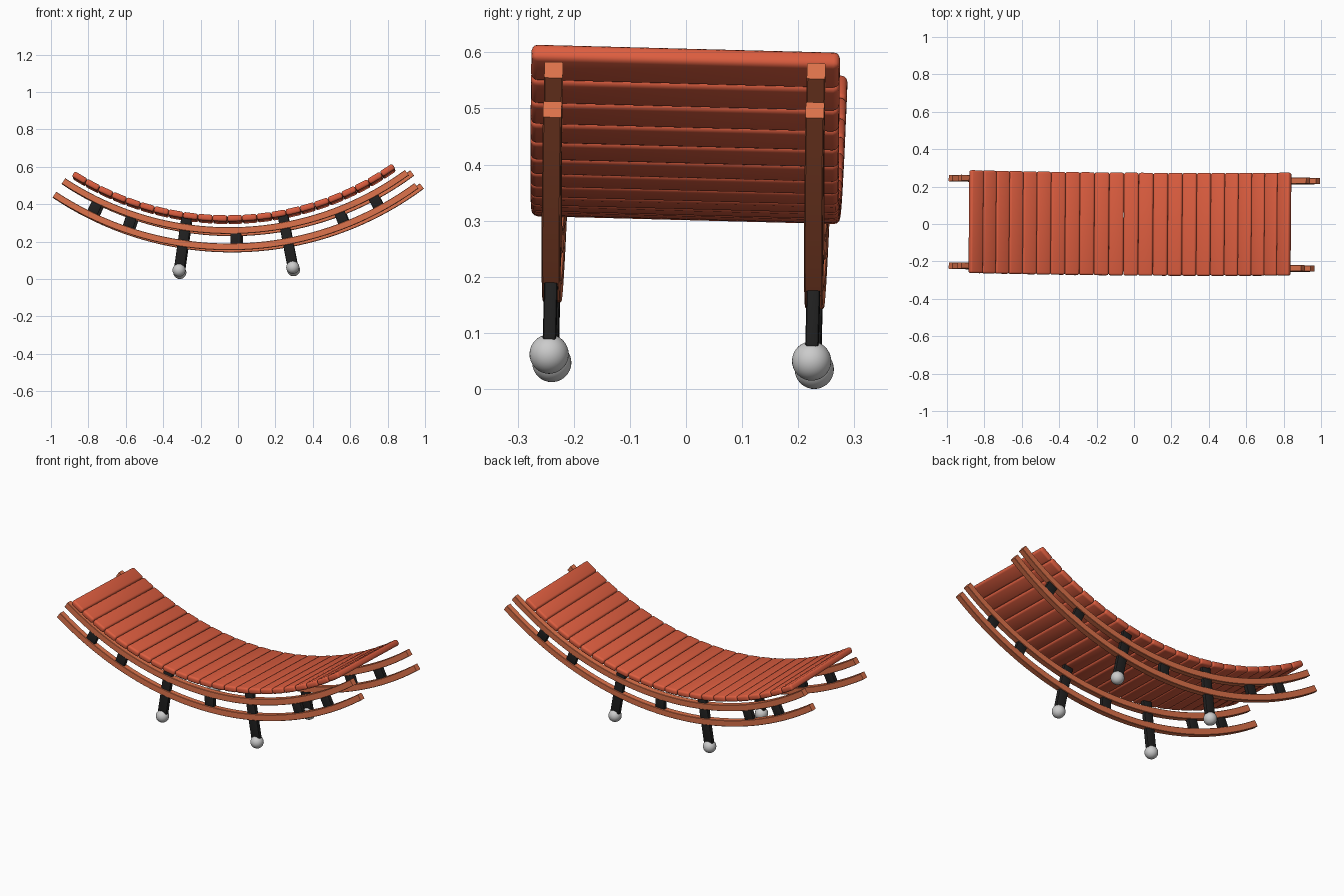
import bpy, bmesh
from math import sin, cos, radians
from mathutils import Matrix, Vector

if "Cube" in bpy.data.objects:
    bpy.data.objects.remove(bpy.data.objects["Cube"])

# All curved parts share one arc centre above the bench
CZ = 1.868
R_SEAT, R_UP, R_LOW, R_BALL = 1.548, 1.613, 1.70, 1.843
# Slight overall lean of the whole bench
LEAN = (Matrix.Translation((-0.008, -0.009, 0)) @ Matrix.Rotation(radians(-0.45), 4, 'Z')
        @ Matrix.Rotation(radians(-1.4), 4, 'Y') @ Matrix.Rotation(radians(-1.5), 4, 'X'))


def material(name, rgb):
    m = bpy.data.materials.new(name)
    m.diffuse_color = (*rgb, 1)
    m.use_nodes = True
    m.node_tree.nodes["Principled BSDF"].inputs["Base Color"].default_value = m.diffuse_color
    return m


ORANGE = material("orange_red", (0.72, 0.11, 0.05))
WOOD = material("orange_wood", (0.72, 0.17, 0.07))
BLACK = material("black", (0.015, 0.015, 0.015))


def radial(deg, r, y, dx=0):
    """Frame on the arc: local z points to the arc centre, local x along the arc."""
    a = radians(deg)
    return (Matrix.Translation((r * sin(a) + dx, y, CZ - r * cos(a)))
            @ Matrix.Rotation(-a, 4, 'Y'))


def finish(name, bm, mat=None, smooth=35):
    bmesh.ops.recalc_face_normals(bm, faces=bm.faces)
    bm.transform(LEAN)
    me = bpy.data.meshes.new(name)
    bm.to_mesh(me)
    bm.free()
    ob = bpy.data.objects.new(name, me)
    bpy.context.collection.objects.link(ob)
    if mat:
        me.materials.append(mat)
    bpy.ops.object.select_all(action='DESELECT')
    ob.select_set(True)
    bpy.context.view_layer.objects.active = ob
    bpy.ops.object.shade_smooth_by_angle(angle=radians(smooth))
    return ob


def box(name, frame, size, bevel, segs, mat):
    bm = bmesh.new()
    bmesh.ops.create_cube(bm, size=1, matrix=Matrix.Diagonal((*size, 1)))
    bmesh.ops.bevel(bm, geom=bm.edges[:], offset=bevel, segments=segs,
                    profile=0.5, affect='EDGES')
    bm.transform(frame)
    return finish(name, bm, mat)


def rail(name, r, y, half_deg, dx):
    bm = bmesh.new()
    w, h, n = 0.0165, 0.0175, 40
    c = 0.002
    section = [(-w, -h + c), (-w + c, -h), (w - c, -h), (w, -h + c),
               (w, h - c), (w - c, h), (-w + c, h), (-w, h - c)]
    rings = []
    for i in range(n + 1):
        f = radial(half_deg * (2 * i / n - 1), r, y, dx)
        rings.append([bm.verts.new(f @ Vector((0, a, b))) for a, b in section])
    for p, q in zip(rings, rings[1:]):
        for k in range(8):
            j = (k + 1) % 8
            bm.faces.new((p[k], p[j], q[j], q[k]))
    bm.faces.new(rings[0])
    bm.faces.new(rings[-1][::-1])
    return finish(name, bm, WOOD)


# Seat slats
N, HALF = 23, 32.4 + 1.2
step = 2 * HALF / N
for i in range(N):
    box(f"seat_slat_{i + 1}", radial(-HALF + (i + 0.5) * step, R_SEAT, 0),
        (radians(step) * R_SEAT - 0.0005, 0.55, 0.033), 0.011, 3, ORANGE)

# Side frames: rails, spacer blocks, legs and ball feet
for side, y, dx, half in (("front", -0.234, 0.008, 34.7), ("back", 0.234, 0.019, 35.3)):
    rail(f"{side}_upper_rail", R_UP, y, half, dx)
    rail(f"{side}_lower_rail", R_LOW, y, half, dx)
    for k, deg in enumerate((-27, -20, 0, 20, 27)):
        box(f"{side}_spacer_{k + 1}", radial(deg, (R_UP + R_LOW) / 2, y, dx / 2),
            (0.058, 0.024, 0.07), 0.004, 2, BLACK)
    for end, deg in (("left", -9.5), ("right", 9.5)):
        top, bottom = R_SEAT + 0.01, R_BALL - 0.02
        box(f"{side}_{end}_leg", radial(deg, (top + bottom) / 2, y),
            (0.056, 0.024, bottom - top), 0.006, 2, BLACK)
        bm = bmesh.new()
        bmesh.ops.create_uvsphere(bm, u_segments=32, v_segments=16, radius=0.035,
                                  matrix=radial(deg, R_BALL, y))
        finish(f"{side}_{end}_ball_foot", bm)

# Rest the lowest foot on the ground
obs = [o for o in bpy.data.objects if o.type == 'MESH']
low = min(v.co.z for o in obs for v in o.data.vertices)
for o in obs:
    o.data.transform(Matrix.Translation((0, 0, -low)))
